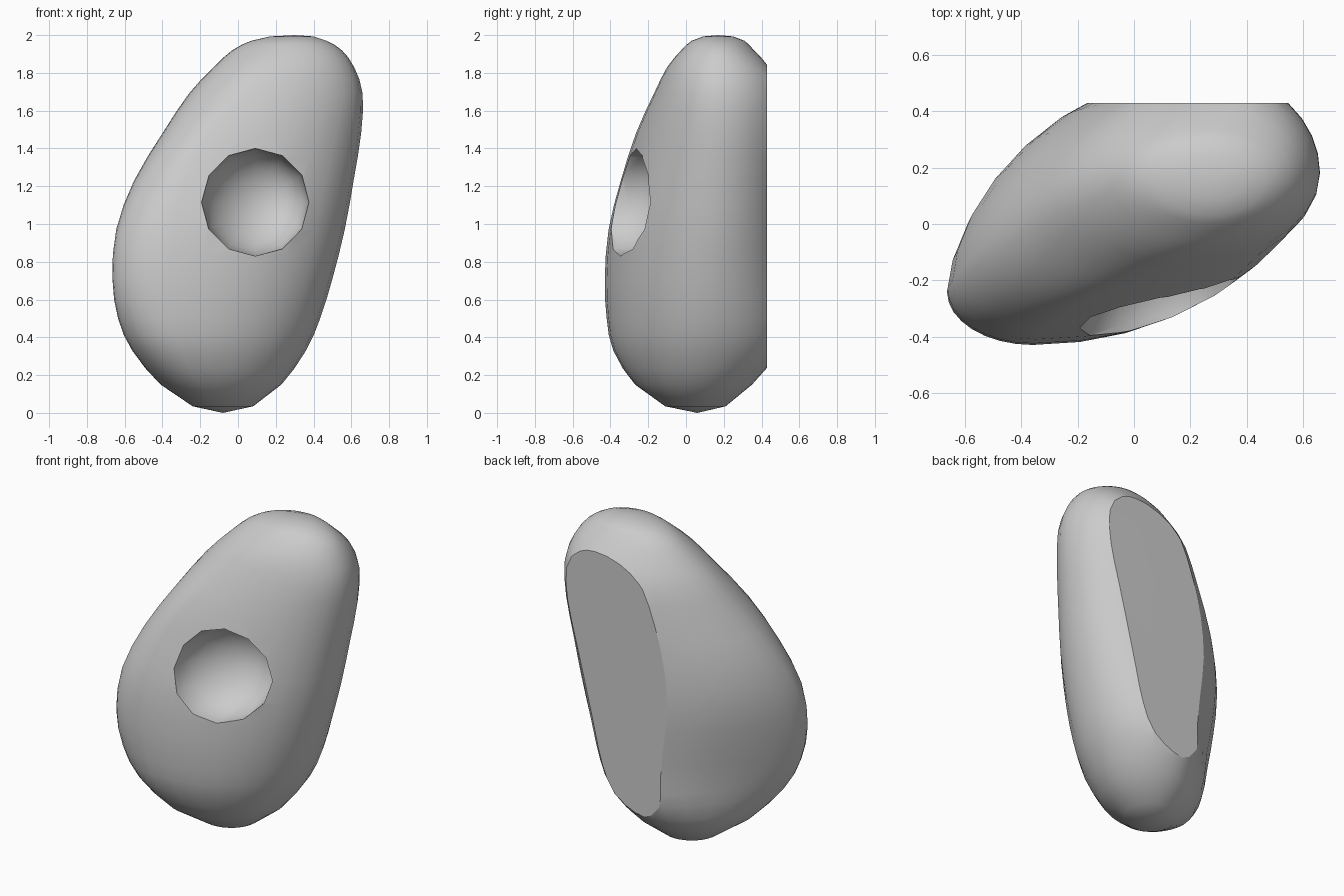
import bpy, bmesh, math

if "Cube" in bpy.data.objects:
    bpy.data.objects.remove(bpy.data.objects["Cube"])

FLAT_Y = 0.43   # plane of the flat back
SEG = 8         # segments per quarter of a section

# Sections: z, left x, right x, front y, back y, then where each extreme sits:
# y of left, y of right, x of front, x of back; last the fullness of the back left
SECTIONS = [
    (0.035, -0.24, 0.08, -0.11, 0.21, 0.04, 0.06, -0.10, -0.06, 2),
    (0.15, -0.41, 0.23, -0.27, 0.35, -0.04, 0.08, -0.20, -0.03, 1.7),
    (0.33, -0.56, 0.36, -0.385, 0.49, -0.15, 0.10, -0.30, 0.02, 1.4),
    (0.50, -0.635, 0.435, -0.42, 0.515, -0.21, 0.11, -0.34, 0.07, 1.4),
    (0.71, -0.665, 0.50, -0.43, 0.515, -0.24, 0.12, -0.36, 0.10, 1.55),
    (0.97, -0.645, 0.565, -0.41, 0.52, -0.20, 0.14, -0.35, 0.13, 1.7),
    (1.23, -0.55, 0.612, -0.345, 0.53, -0.09, 0.16, -0.28, 0.18, 1.7),
    (1.48, -0.40, 0.652, -0.265, 0.535, 0.01, 0.18, -0.15, 0.25, 1.7),
    (1.69, -0.26, 0.66, -0.17, 0.52, 0.10, 0.18, 0.05, 0.30, 1.7),
    (1.83, -0.13, 0.615, -0.10, 0.44, 0.14, 0.18, 0.17, 0.35, 1.9),
    (1.92, -0.03, 0.55, -0.025, 0.36, 0.16, 0.18, 0.25, 0.30, 2),
    (1.97, 0.07, 0.47, 0.03, 0.31, 0.17, 0.17, 0.27, 0.29, 2),
    (1.993, 0.17, 0.40, 0.09, 0.25, 0.17, 0.17, 0.29, 0.29, 2),
]


def refine(rows):
    """Insert a smoothly interpolated section between each inner pair."""
    out = [rows[0]]
    for i in range(len(rows) - 1):
        if 0 < i < len(rows) - 2:
            out.append([(9 * (b + c) - a - d) / 16 for a, b, c, d in zip(*rows[i - 1:i + 3])])
        out.append(rows[i + 1])
    return out


def section(xl, xr, yf, yb, yl, yr, xf, xb, full):
    """Closed curve of four quarter ellipses joining the four extremes."""
    corners = [(xf, yr, xr, yf, 1, 2), (xb, yr, xr, yb, 0, 2),
               (xb, yl, xl, yb, 1, full), (xf, yl, xl, yf, 0, 2)]
    pts = []
    for cx, cy, ex, ey, start_at_y, p in corners:
        for i in range(SEG):
            t = i / SEG * math.pi / 2
            c, s = (math.sin(t), math.cos(t)) if start_at_y else (math.cos(t), math.sin(t))
            pts.append((cx + (ex - cx) * c ** (2 / p), cy + (ey - cy) * s ** (2 / p)))
    return pts


def loft(bm, rings, start, end):
    """Skin a list of rings and close both ends on a point."""
    rings = [[bm.verts.new(p) for p in r] for r in rings]
    n = len(rings[0])
    for a, b in zip(rings, rings[1:]):
        for i in range(n):
            j = (i + 1) % n
            bm.faces.new((a[i], a[j], b[j], b[i]))
    for ring, tip in ((rings[0], start), (rings[-1], end)):
        v = bm.verts.new(tip)
        for i in range(n):
            bm.faces.new((ring[i], ring[(i + 1) % n], v))


def to_object(bm, name):
    bmesh.ops.recalc_face_normals(bm, faces=bm.faces)
    me = bpy.data.meshes.new(name)
    bm.to_mesh(me)
    bm.free()
    ob = bpy.data.objects.new(name, me)
    bpy.context.collection.objects.link(ob)
    return ob


# Rounded leaning body with the back sliced flat
bm = bmesh.new()
loft(bm, [[(x, y, s[0]) for x, y in section(*s[1:])] for s in refine(SECTIONS)],
     (-0.08, 0.06, 0), (0.3, 0.17, 2))
cut = bmesh.ops.bisect_plane(bm, geom=bm.verts[:] + bm.edges[:] + bm.faces[:],
                             plane_co=(0, FLAT_Y, 0), plane_no=(0, 1, 0), clear_outer=True)
rim = [e for e in cut["geom_cut"] if isinstance(e, bmesh.types.BMEdge)]
bmesh.ops.contextual_create(bm, geom=rim)
body = to_object(bm, "body")

# Twelve-sided bowl in the front, leaning with the surface
R, CX, CY, CZ, DEPTH = 0.285, 0.092, -0.285, 1.115, 0.26


def bowl_ring(r, depth):
    pts = []
    for k in range(12):
        dx, dz = r * math.cos(k * math.pi / 6), r * math.sin(k * math.pi / 6)
        pts.append((CX + dx, CY + 0.3 * dx + 0.13 * dz + depth, CZ + dz))
    return pts


profile = [(R, -0.5)] + [(R * math.cos(t), DEPTH * math.sin(t))
                         for t in (i * math.pi / 14 for i in range(7))]
bm = bmesh.new()
loft(bm, [bowl_ring(*p) for p in profile], (CX, CY - 0.5, CZ), (CX, CY + DEPTH, CZ))
cutter = to_object(bm, "pocket_cutter")
cutter.hide_render = True

mod = body.modifiers.new("pocket", "BOOLEAN")
mod.operation = "DIFFERENCE"
mod.solver = "EXACT"
mod.object = cutter
bpy.context.view_layer.objects.active = body
body.select_set(True)
cutter.select_set(False)
bpy.ops.object.modifier_apply(modifier="pocket")
bpy.data.objects.remove(cutter)

# Smooth shading, with a crisp edge around the flat back
bpy.ops.object.shade_smooth_by_angle(angle=math.radians(45))
bm = bmesh.new()
bm.from_mesh(body.data)
for e in bm.edges:
    flat = [all(v.co.y > FLAT_Y - 0.0005 for v in f.verts) for f in e.link_faces]
    if any(flat) and not all(flat):
        e.smooth = False
bm.to_mesh(body.data)
bm.free()
